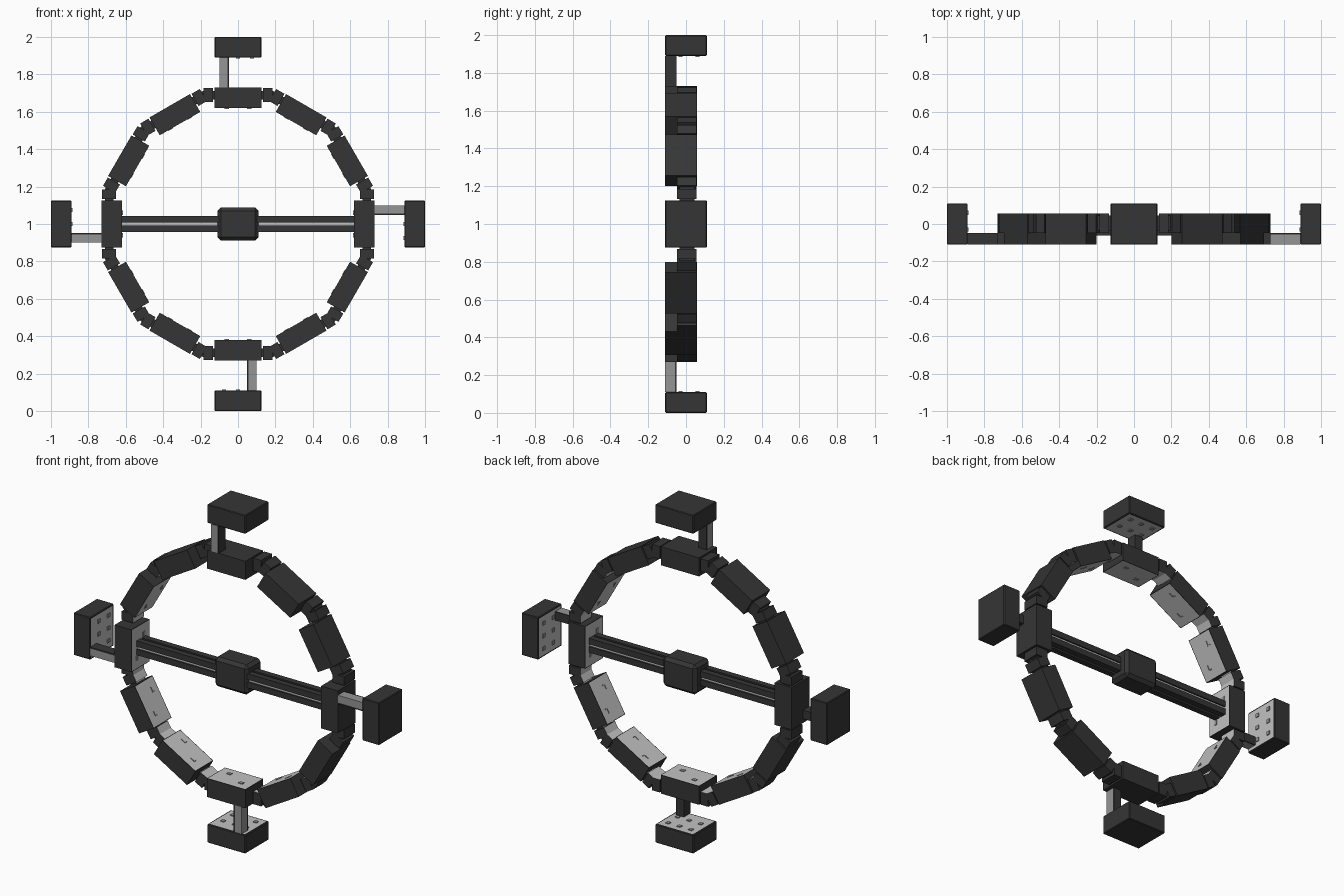
import bpy, bmesh, math
from mathutils import Matrix, Vector

cube = bpy.data.objects.get("Cube")
if cube:
    bpy.data.objects.remove(cube, do_unlink=True)


def material(name, value):
    m = bpy.data.materials.new(name)
    m.use_nodes = True
    colour = (value, value, value, 1)
    m.diffuse_color = colour
    m.node_tree.nodes["Principled BSDF"].inputs["Base Color"].default_value = colour
    return m


DARK = material("dark grey", 0.036)
MID = material("mid grey", 0.3)
LIGHT = material("light grey", 0.54)
CENTRE = Vector((0, 0, 1))


def box(name, lo, hi, mat, turn=0, under=None, rim=0, bevel=0):
    """Box between two corners, turned about the ring centre.
    under: material of the inward (local -z) face, with an optional rim."""
    bm = bmesh.new()
    lo, hi = Vector(lo), Vector(hi)
    bmesh.ops.create_cube(bm, size=1)
    bmesh.ops.scale(bm, vec=hi - lo, verts=bm.verts)
    bmesh.ops.translate(bm, vec=(lo + hi) / 2, verts=bm.verts)
    if bevel:
        bmesh.ops.bevel(bm, geom=bm.edges[:], offset=bevel, segments=1,
                        profile=0.5, affect='EDGES')
    if under:
        bm.normal_update()
        inner = min(bm.faces, key=lambda f: f.normal.z)
        if rim:
            bmesh.ops.inset_region(bm, faces=[inner], thickness=rim)
        inner.material_index = 1
    bm.transform(Matrix.Rotation(turn, 4, 'Y'))
    mesh = bpy.data.meshes.new(name)
    bm.to_mesh(mesh)
    bm.free()
    mesh.materials.append(mat)
    if under:
        mesh.materials.append(under)
    obj = bpy.data.objects.new(name, mesh)
    obj.location = CENTRE
    bpy.context.collection.objects.link(obj)
    return obj


FRONT, BACK = -0.11, 0.057
INNER, OUTER = 0.62, 0.73

# Ring of twelve blocks joined by hinge links
for i in range(12):
    a = i * math.pi / 6
    box("ring_block", (-0.125, FRONT, INNER), (0.125, BACK, OUTER), DARK, a, LIGHT, rim=0.005)
    for s in (-1, 1):
        x0, x1 = sorted((s * 0.133, s * 0.184))
        box("hinge_link", (x0, -0.048, 0.652), (x1, 0.055, 0.727), DARK, a, LIGHT)
        n0, n1 = sorted((s * 0.12, s * 0.19))
        box("hinge_pin", (n0, -0.035, 0.665), (n1, 0.045, 0.71), DARK, a, LIGHT)
        # Small marks on the inner faces
        x, y = s * 0.06, -0.025 + s * 0.03
        if i % 3 == 0:
            box("block_mark", (x - 0.013, y - 0.01, INNER - 0.004),
                (x + 0.013, y + 0.01, INNER), MID, a)
        else:
            box("block_mark", (x - 0.015, y - 0.003, INNER - 0.003),
                (x + 0.015, y + 0.003, INNER), MID, a)
            box("block_mark_leg", (x - 0.015, y + 0.003, INNER - 0.003),
                (x - 0.01, y + 0.018, INNER), MID, a)

# Four outer pads, each on an offset strut
for i in range(4):
    a = i * math.pi / 2
    box("outer_pad", (-0.125, FRONT, 0.89), (0.125, 0.11, 1.0), DARK, a, LIGHT, rim=0.008, bevel=0.004)
    box("strut_core", (-0.1, FRONT, OUTER), (-0.057, -0.057, 0.89), MID, a)
    box("strut_side", (-0.057, FRONT, OUTER), (-0.049, -0.049, 0.89), DARK, a)
    box("strut_back", (-0.1, -0.057, OUTER), (-0.057, -0.049, 0.89), DARK, a)
    for x in (-0.075, 0, 0.075):
        for y in (-0.03, 0.06):
            box("pad_stud", (x - 0.011, y - 0.011, 0.885),
                (x + 0.011, y + 0.011, 0.89), MID, a)

# Cross beam: four rails around a pale core
BEAM_Y = -0.02
box("beam_core", (-INNER, BEAM_Y - 0.033, -0.033), (INNER, BEAM_Y + 0.033, 0.033), LIGHT)
for sy in (-1, 1):
    for sz in (-1, 1):
        y0, y1 = sorted((sy * 0.007, sy * 0.042))
        z0, z1 = sorted((sz * 0.007, sz * 0.042))
        box("beam_rail", (-INNER, BEAM_Y + y0, z0), (INNER, BEAM_Y + y1, z1), DARK)

# Chamfered hub in the middle of the beam
box("hub", (-0.11, -0.072, -0.088), (0.11, 0.07, 0.088), DARK, bevel=0.018)
